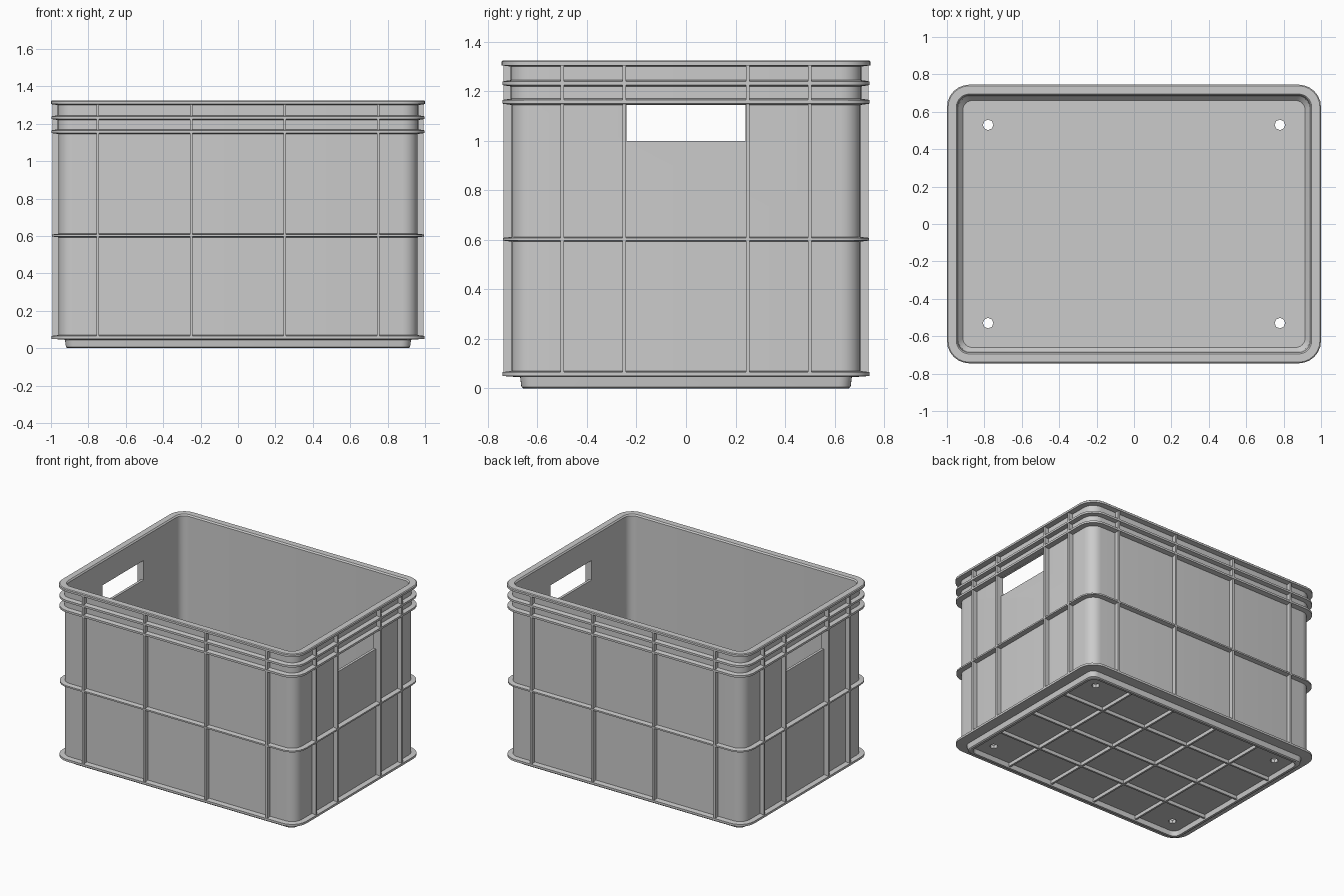
import bpy, bmesh, math

if "Cube" in bpy.data.objects:
    bpy.data.objects.remove(bpy.data.objects["Cube"])

HX, HY, R = 1.0, 0.745, 0.12      # outer half sizes and corner radius
TOP, WALL_Z = 1.325, 0.05


def rounded_loop(off, z, seg=6):
    """Rounded rectangle, inset by off from the outer outline."""
    r = max(R - off, 0.05)
    cx, cy = HX - off - r, HY - off - r
    pts = []
    for q, (sx, sy) in enumerate([(1, 1), (-1, 1), (-1, -1), (1, -1)]):
        for i in range(seg + 1):
            a = math.pi / 2 * (q + i / seg)
            pts.append((sx * cx + r * math.cos(a), sy * cy + r * math.sin(a), z))
    return pts


def finish(bm, name):
    bmesh.ops.recalc_face_normals(bm, faces=bm.faces)
    me = bpy.data.meshes.new(name)
    bm.to_mesh(me)
    bm.free()
    ob = bpy.data.objects.new(name, me)
    bpy.context.collection.objects.link(ob)
    return ob


def swept_shell(name, profile):
    bm = bmesh.new()
    rings = [[bm.verts.new(p) for p in rounded_loop(o, z)] for o, z in profile]
    n = len(rings[0])
    for a, b in zip(rings, rings[1:]):
        for i in range(n):
            j = (i + 1) % n
            bm.faces.new((a[i], a[j], b[j], b[i]))
    bm.faces.new(rings[0])
    bm.faces.new(rings[-1])
    return finish(bm, name)


def add_box(bm, x0, x1, y0, y1, z0, z1):
    verts = bmesh.ops.create_cube(bm, size=1)["verts"]
    for v in verts:
        v.co = (x0 if v.co.x < 0 else x1, y0 if v.co.y < 0 else y1,
                z0 if v.co.z < 0 else z1)


# Crate shell: floor, inner wall, rim flanges, belt rib, bottom edge, foot
profile = [(0.085, 0.06), (0.063, 0.085), (0.058, TOP - 0.01), (0.05, TOP),
           (0.006, TOP), (0, TOP - 0.005), (0, 1.305), (0.036, 1.30),
           (0.036, 1.245), (0.004, 1.24), (0.004, 1.225), (0.036, 1.22),
           (0.036, 1.17), (0.004, 1.165), (0.004, 1.15), (0.04, 1.145),
           (0.04, 0.612), (0.006, 0.608), (0.006, 0.597), (0.04, 0.593),
           (0.04, 0.07), (0.004, 0.066), (0.004, WALL_Z), (0.075, 0.045),
           (0.08, 0.006), (0.088, 0), (0.105, 0), (0.11, 0.035)]
crate = swept_shell("crate_shell", profile)

# Cutters: handle openings in both ends and four drain holes in the floor
bm = bmesh.new()
for s in (-1, 1):
    add_box(bm, s * 0.95 - 0.12, s * 0.95 + 0.12, -0.24, 0.24, 1.0, 1.144)
    for t in (-1, 1):
        hole = bmesh.ops.create_cone(bm, cap_ends=True, segments=8, radius1=0.028,
                                     radius2=0.028, depth=0.3)["verts"]
        bmesh.ops.translate(bm, vec=(s * 0.78, t * 0.53, 0.05), verts=hole)
cutter = finish(bm, "opening_cutter")
cutter.hide_render = True
mod = crate.modifiers.new("openings", "BOOLEAN")
mod.object, mod.operation, mod.solver = cutter, "DIFFERENCE", "EXACT"
bpy.context.view_layer.objects.active = crate
crate.select_set(True)
bpy.ops.object.modifier_apply(modifier=mod.name)
bpy.data.objects.remove(cutter)
bpy.ops.object.shade_smooth_by_angle(angle=math.radians(30))

# Vertical wall ribs
W = 0.007
bm = bmesh.new()
for s in (-1, 1):
    for x in (-0.75, -0.25, 0.25, 0.75):
        add_box(bm, x - W, x + W, *sorted((s * (HY - 0.05), s * (HY - 0.007))),
                WALL_Z + 0.005, TOP - 0.01)
    for y in (-0.5, -0.25, 0.25, 0.5):
        add_box(bm, *sorted((s * (HX - 0.05), s * (HX - 0.007))), y - W, y + W,
                WALL_Z + 0.005, TOP - 0.01)
finish(bm, "wall_ribs")

# Stiffening grid under the floor
bm = bmesh.new()
for x in (-0.55, -0.185, 0.185, 0.55):
    add_box(bm, x - W, x + W, -0.64, 0.64, 0.01, 0.045)
for y in (-0.33, 0, 0.33):
    add_box(bm, -0.895, 0.895, y - W, y + W, 0.01, 0.045)
finish(bm, "floor_ribs")
